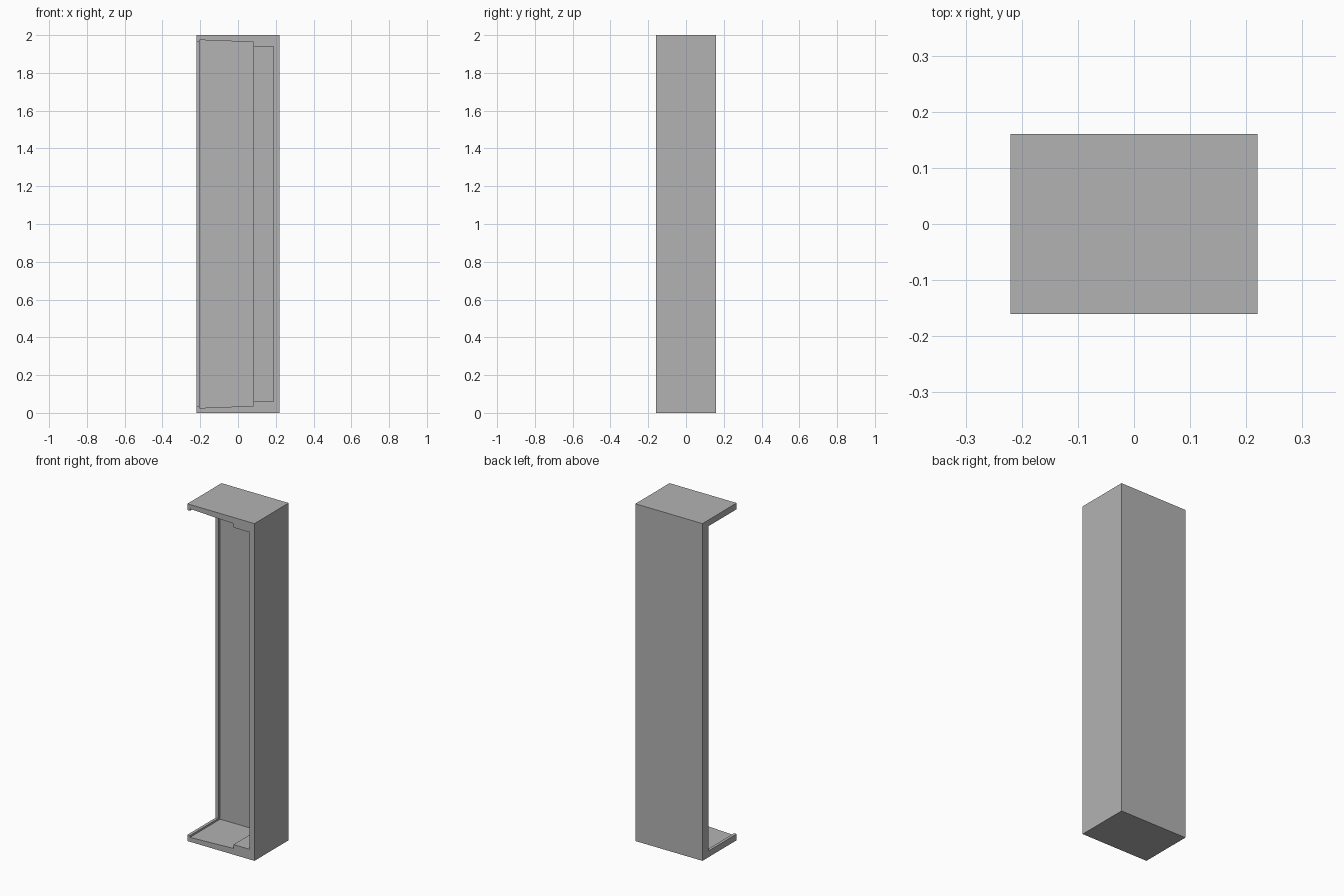
import bpy
import bmesh

if "Cube" in bpy.data.objects:
    bpy.data.objects.remove(bpy.data.objects["Cube"])

# Overall size and the inner face of the closed side
HALF_W, HALF_D, HEIGHT = 0.22, 0.16, 2.0
INNER_X = 0.187

# Cavity profile along x: (x, floor and ceiling thickness, back thickness)
STATIONS = [
    (-HALF_W, 0.037, 0.055),   # retaining lip
    (-0.203, 0.037, 0.055),
    (-0.203, 0.026, 0.038),    # sloping recess
    (0.083, 0.037, 0.055),
    (0.083, 0.06, 0.08),       # thicker shoulder
    (INNER_X, 0.06, 0.08),
]

grey = bpy.data.materials.new("plain grey")
grey.use_nodes = True
colour = (0.45, 0.45, 0.45, 1)
grey.diffuse_color = colour
grey.node_tree.nodes["Principled BSDF"].inputs["Base Color"].default_value = colour

bm = bmesh.new()


def section(x, floor, back):
    """C-shaped slice: four outer corners, then four inner corners."""
    y = HALF_D - back
    outer = [(-HALF_D, 0), (HALF_D, 0), (HALF_D, HEIGHT), (-HALF_D, HEIGHT)]
    inner = [(-HALF_D, HEIGHT - floor), (y, HEIGHT - floor), (y, floor), (-HALF_D, floor)]
    return [bm.verts.new((x, py, pz)) for py, pz in outer + inner]


# Floor, back and ceiling lofted in one piece
rings = [section(*s) for s in STATIONS]
for a, b in zip(rings, rings[1:]):
    for i in range(len(a)):
        j = (i + 1) % len(a)
        bm.faces.new((a[i], a[j], b[j], b[i]))
bm.faces.new(rings[0])

# Closed side wall
last = rings[-1]
end = [bm.verts.new((HALF_W, v.co.y, v.co.z)) for v in last[:4]]
for i in range(3):
    bm.faces.new((last[i], last[i + 1], end[i + 1], end[i]))
bm.faces.new((last[3], last[4], last[7], last[0], end[0], end[3]))
bm.faces.new(last[4:])
bm.faces.new(end)

# Merge repeated corners and join flat neighbours
bmesh.ops.remove_doubles(bm, verts=bm.verts[:], dist=0.0001)
bmesh.ops.recalc_face_normals(bm, faces=bm.faces[:])
bmesh.ops.dissolve_limit(bm, angle_limit=0.001, verts=bm.verts[:], edges=bm.edges[:])

mesh = bpy.data.meshes.new("open_housing")
bm.to_mesh(mesh)
bm.free()
mesh.materials.append(grey)
housing = bpy.data.objects.new("open_housing", mesh)
bpy.context.collection.objects.link(housing)
